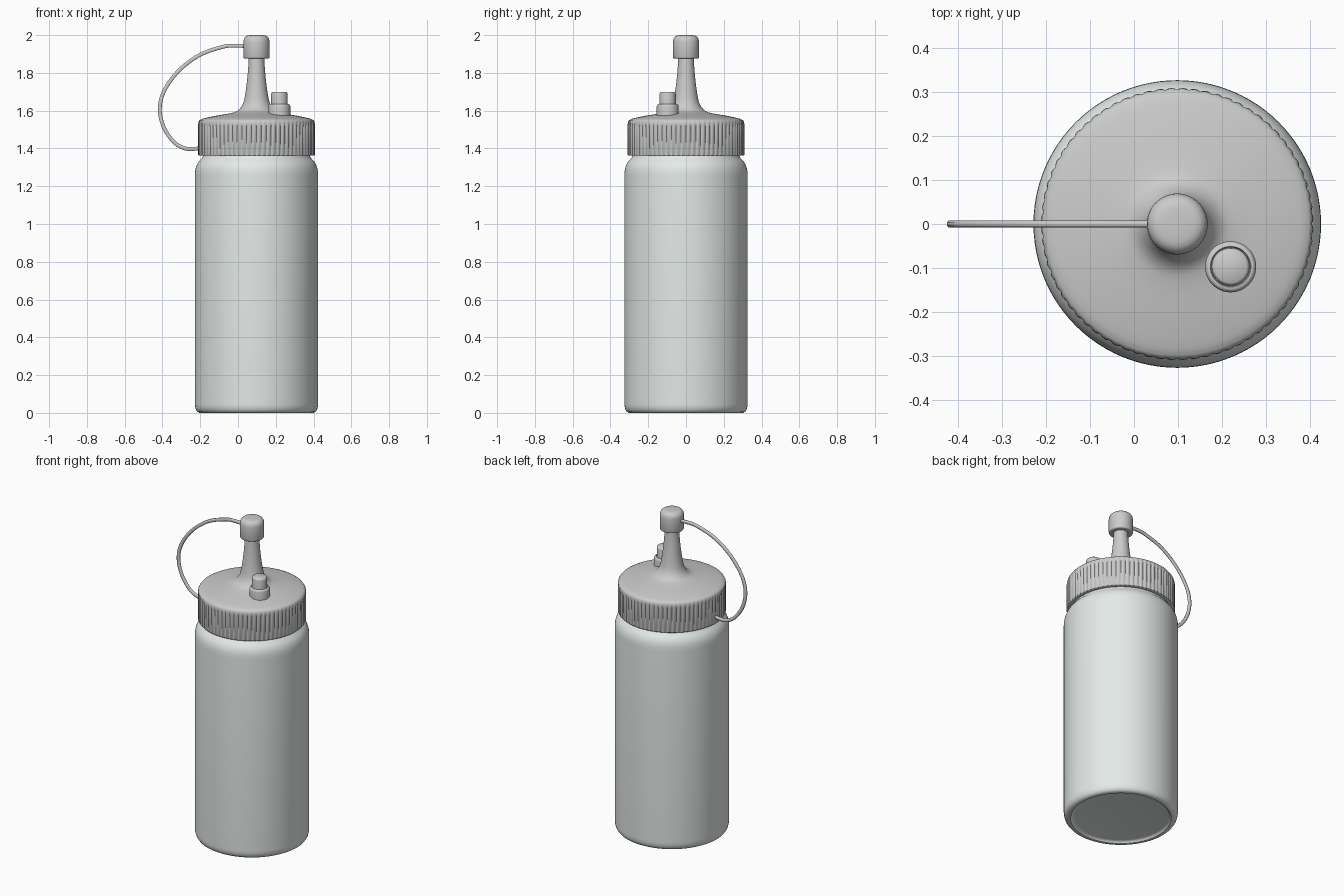
import bpy, bmesh, math
from mathutils import Vector

if "Cube" in bpy.data.objects:
    bpy.data.objects.remove(bpy.data.objects["Cube"])

AXIS = 0.098   # bottle axis sits right of centre, balancing the strap
RIBS = 72


def finish(name, bm, angle, material=None):
    bmesh.ops.remove_doubles(bm, verts=bm.verts, dist=1e-5)
    bmesh.ops.recalc_face_normals(bm, faces=bm.faces)
    mesh = bpy.data.meshes.new(name)
    bm.to_mesh(mesh)
    bm.free()
    obj = bpy.data.objects.new(name, mesh)
    bpy.context.collection.objects.link(obj)
    if material:
        mesh.materials.append(material)
    bpy.ops.object.select_all(action='DESELECT')
    obj.select_set(True)
    bpy.context.view_layer.objects.active = obj
    bpy.ops.object.shade_smooth_by_angle(angle=math.radians(angle))
    return obj


def skin(bm, rings):
    for a, b in zip(rings, rings[1:]):
        n = len(a)
        for i in range(n):
            j = (i + 1) % n
            bm.faces.new((a[i], a[j], b[j], b[i]))


def lathe(name, profile, x=AXIS, y=0, segs=96, angle=35, material=None):
    """Revolve (radius, z[, rib depth]) points and close both ends."""
    bm = bmesh.new()
    rings = []
    for r, z, *rib in profile:
        depth = rib[0] if rib else 0
        ring = []
        for i in range(segs):
            t = math.tau * i / segs
            rr = r - depth * (1 - abs(math.sin(RIBS * t / 2)))
            ring.append(bm.verts.new((x + rr * math.cos(t), y + rr * math.sin(t), z)))
        rings.append(ring)
    skin(bm, rings)
    bm.faces.new(rings[0][::-1])
    bm.faces.new(rings[-1])
    return finish(name, bm, angle, material)


def smooth_path(pts, steps):
    """Catmull-Rom curve through the points."""
    p = [Vector(q) for q in pts]
    p = [2 * p[0] - p[1]] + p + [2 * p[-1] - p[-2]]
    out = []
    for a, b, c, d in zip(p, p[1:], p[2:], p[3:]):
        for k in range(steps):
            t = k / steps
            out.append(0.5 * (2 * b + (c - a) * t + (2 * a - 5 * b + 4 * c - d) * t * t
                              + (3 * b - a - 3 * c + d) * t ** 3))
    return out + [p[-2]]


# Bottle body: rounded foot, recessed base, rounded shoulder and neck
pale = bpy.data.materials.new("pale_plastic")
pale.diffuse_color = (0.78, 0.83, 0.81, 1)
pale.use_nodes = True
pale.node_tree.nodes["Principled BSDF"].inputs["Base Color"].default_value = pale.diffuse_color
lathe("bottle_body", [
    (0.265, 0.012), (0.28, 0.010), (0.287, 0.0), (0.302, 0.0), (0.313, 0.006),
    (0.321, 0.018), (0.325, 0.034), (0.326, 0.05), (0.326, 1.255), (0.325, 1.28),
    (0.321, 1.30), (0.314, 1.318), (0.303, 1.334), (0.292, 1.345), (0.285, 1.355),
    (0.282, 1.365), (0.282, 1.40)], angle=50, material=pale)

# Screw cap: ribbed skirt, domed top flowing into the nozzle
skirt = [(0.285, 1.362), (0.304, 1.362), (0.309, 1.366, 0.008), (0.309, 1.515, 0.008),
         (0.309, 1.53, 0.005), (0.307, 1.542, 0.002), (0.301, 1.550)]
dome = smooth_path([(0.301, 1.550), (0.28, 1.559), (0.22, 1.572), (0.14, 1.586),
                    (0.10, 1.60), (0.074, 1.632), (0.061, 1.68), (0.050, 1.76),
                    (0.043, 1.84), (0.040, 1.90)], 4)
lathe("screw_cap", skirt + [tuple(v) for v in dome[1:]], segs=RIBS * 4, angle=50)

# Nozzle tip cover
lathe("nozzle_cover", [
    (0.040, 1.876), (0.062, 1.876), (0.067, 1.878), (0.069, 1.883), (0.069, 1.965),
    (0.067, 1.978), (0.061, 1.989), (0.052, 1.996), (0.040, 1.999), (0.02, 2.0)],
    segs=64, angle=50)

# Air vent plug: collar with a smaller stopper
lathe("vent_collar", [
    (0.058, 1.56), (0.058, 1.622), (0.056, 1.630), (0.051, 1.635), (0.046, 1.635),
    (0.044, 1.630)], x=0.219, y=-0.097, segs=48, angle=50)
lathe("vent_stopper", [
    (0.043, 1.60), (0.043, 1.688), (0.041, 1.696), (0.036, 1.70)],
    x=0.219, y=-0.097, segs=48, angle=50)

# Retaining strap: flat band looping from the cover down to the cap
path = smooth_path([(0.045, 1.942), (-0.02, 1.944), (-0.08, 1.938), (-0.20, 1.896),
                    (-0.31, 1.815), (-0.388, 1.71), (-0.414, 1.61), (-0.392, 1.51),
                    (-0.335, 1.43), (-0.27, 1.398), (-0.19, 1.402)], 8)
section = [(0.010, 0.004), (0.006, 0.0075), (-0.006, 0.0075), (-0.010, 0.004),
           (-0.010, -0.004), (-0.006, -0.0075), (0.006, -0.0075), (0.010, -0.004)]
bm = bmesh.new()
rings = []
for i, p in enumerate(path):
    d = (path[min(i + 1, len(path) - 1)] - path[max(i - 1, 0)]).normalized()
    rings.append([bm.verts.new((p.x - d.y * u, w, p.y + d.x * u)) for u, w in section])
skin(bm, rings)
bm.faces.new(rings[0][::-1])
bm.faces.new(rings[-1])
finish("cover_strap", bm, 50)
